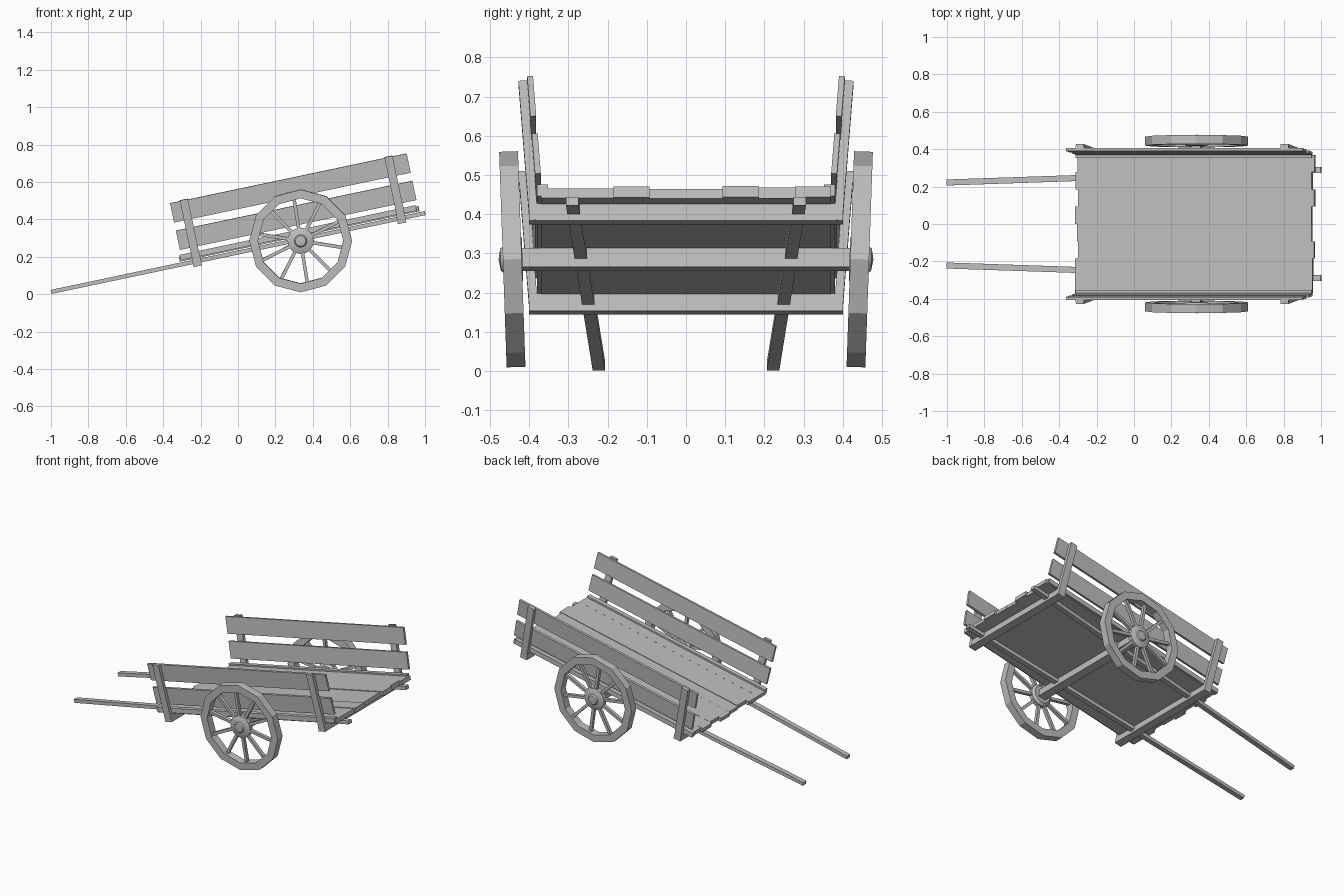
import bpy, bmesh, random
from math import radians, atan2, cos, sin, pi
from mathutils import Matrix, Vector

random.seed(4)
if "Cube" in bpy.data.objects:
    bpy.data.objects.remove(bpy.data.objects["Cube"], do_unlink=True)

wood = bpy.data.materials.new("plain_grey")
wood.use_nodes = True
GREY = (0.52, 0.52, 0.52, 1)
wood.diffuse_color = GREY
wood.node_tree.nodes["Principled BSDF"].inputs["Base Color"].default_value = GREY

T, R = Matrix.Translation, Matrix.Rotation
HUB = T((0.335, 0, 0.285))                       # axle centre
CART = HUB @ R(radians(-11.9), 4, 'Y')           # tilted cart frame
MIRROR = Matrix.Scale(-1, 4, (0, 1, 0))
SIDES = (("left", Matrix()), ("right", MIRROR))


def finish(name, bm, matrix):
    bm.transform(matrix)
    bmesh.ops.recalc_face_normals(bm, faces=bm.faces)
    mesh = bpy.data.meshes.new(name)
    bm.to_mesh(mesh)
    bm.free()
    mesh.materials.append(wood)
    obj = bpy.data.objects.new(name, mesh)
    bpy.context.collection.objects.link(obj)
    return obj


def add_box(bm, size, matrix):
    bmesh.ops.create_cube(bm, size=1, matrix=matrix @ Matrix.Diagonal((*size, 1)))


def box(name, low, high, matrix):
    low, high = Vector(low), Vector(high)
    bm = bmesh.new()
    add_box(bm, high - low, T((low + high) / 2))
    return finish(name, bm, matrix)


def lathe(name, profile, sides, matrix, closed=False):
    """Turn (radius, y) points around the y axis."""
    bm = bmesh.new()
    rings = []
    for i in range(sides):
        a = 2 * pi * i / sides
        rings.append([bm.verts.new((r * sin(a), y, r * cos(a))) for r, y in profile])
    n = len(profile)
    for i in range(sides):
        p, q = rings[i], rings[(i + 1) % sides]
        for j in range(n if closed else n - 1):
            k = (j + 1) % n
            bm.faces.new((p[j], p[k], q[k], q[j]))
    bmesh.ops.remove_doubles(bm, verts=bm.verts, dist=0.0001)
    bmesh.ops.dissolve_degenerate(bm, edges=bm.edges, dist=0.0001)
    return finish(name, bm, matrix)


# Floor planks with uneven ends
COUNT = 8
width = 0.74 / COUNT
for i in range(COUNT):
    y = -0.37 + i * width
    top = 0.05 + random.uniform(-0.002, 0.003)
    box(f"floor_plank_{i + 1}",
        (-0.645 + random.uniform(-0.012, 0.012), y, 0.024),
        (0.645 + random.uniform(-0.014, 0.014), y + width, top), CART)

# Cross beams and axle
for name, u in (("front_beam", -0.566), ("rear_beam", 0.55)):
    box(name, (u - 0.023, -0.4, -0.02), (u + 0.023, 0.4, 0.025), CART)
box("axle", (-0.025, -0.42, -0.025), (0.025, 0.42, 0.024), CART)

for side, mirror in SIDES:
    cart = CART @ mirror
    # Edge strip along the floor
    box(f"{side}_edge_strip", (-0.65, 0.352, 0.03), (0.64, 0.38, 0.06), cart)

    # Shaft running under the floor, converging at the grips
    a, b = Vector((-1.362, 0.222, 0.008)), Vector((0.682, 0.29, 0.008))
    shaft = cart @ T((a + b) / 2) @ R(atan2(b.y - a.y, b.x - a.x), 4, 'Z')
    half = (b - a).length / 2
    box(f"{side}_shaft", (-half, -0.016, -0.011), (half, 0.016, 0.011), shaft)

    # Outward leaning side: posts and boards
    lean = cart @ T((0, 0.388, -0.018)) @ R(radians(-4.5), 4, 'X')
    for name, u in (("front", -0.566), ("rear", 0.552)):
        box(f"{side}_{name}_post", (u - 0.022, -0.011, 0), (u + 0.022, 0.011, 0.364), lean)
    for name, w in (("lower", 0.103), ("upper", 0.253)):
        box(f"{side}_{name}_board", (-0.642, -0.026, w), (0.651, -0.011, w + 0.105), lean)

    # Wheel: faceted rim, spokes and turned hub
    wheel = HUB @ mirror @ T((0, 0.443, 0)) @ R(radians(-2), 4, 'X')
    lathe(f"{side}_wheel_rim", [(0.275, -0.024), (0.275, 0.024), (0.228, 0.024), (0.228, -0.024)],
          12, wheel, closed=True)
    bm = bmesh.new()
    for i in range(10):
        turn = R(radians(36 * i + 9), 4, 'Y')
        add_box(bm, (0.195, 0.02, 0.018), turn @ T((0.1375, 0, 0)))
    finish(f"{side}_wheel_spokes", bm, wheel)
    hub = lathe(f"{side}_wheel_hub",
                [(0, -0.026), (0.055, -0.026), (0.07, -0.014), (0.07, 0.012), (0.052, 0.02),
                 (0.034, 0.022), (0.028, 0.03), (0, 0.035)], 16, wheel)
    bpy.ops.object.select_all(action='DESELECT')
    hub.select_set(True)
    bpy.context.view_layer.objects.active = hub
    bpy.ops.object.shade_smooth_by_angle(angle=radians(30))
